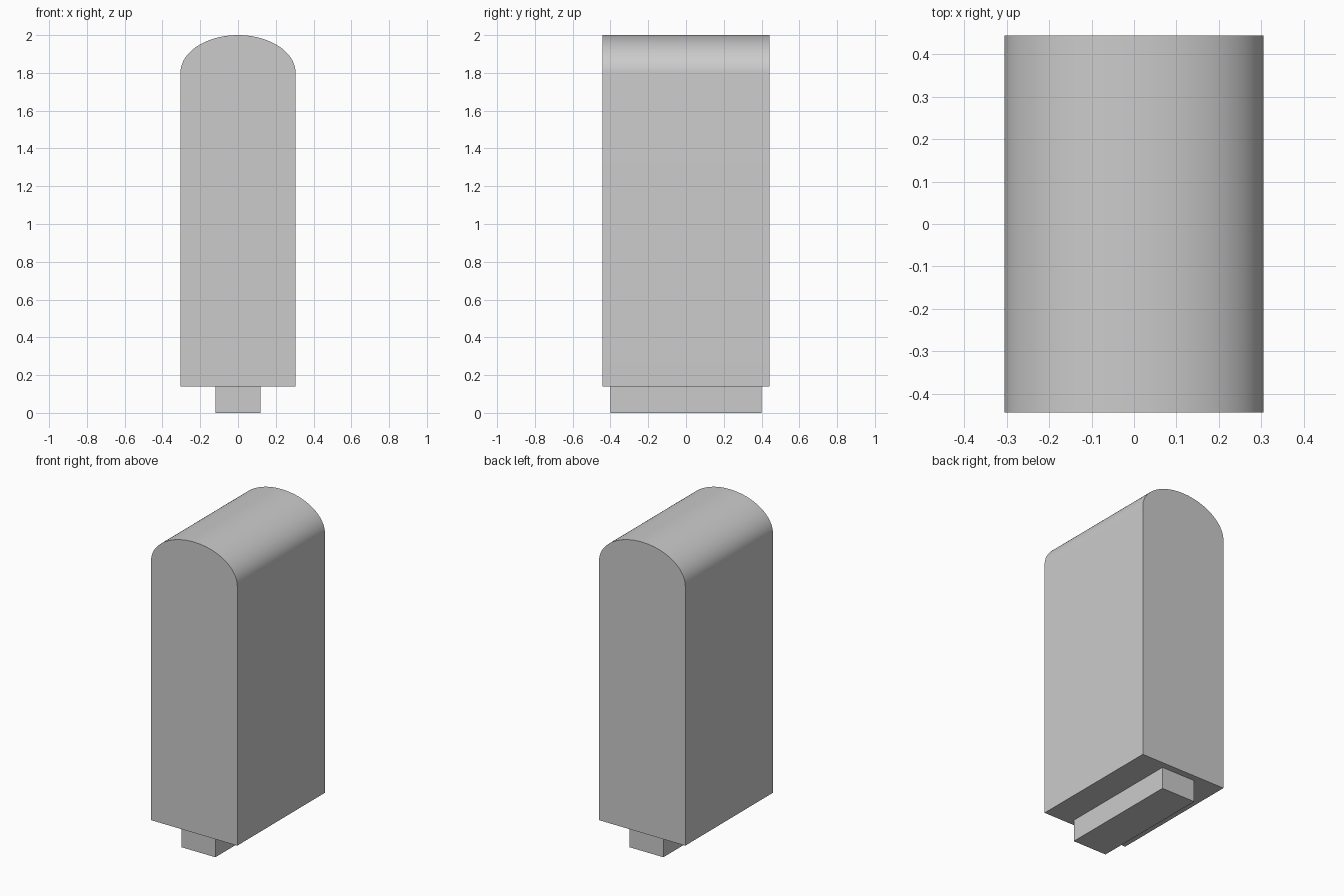
import bpy, bmesh, math

cube = bpy.data.objects.get("Cube")
if cube:
    bpy.data.objects.remove(cube)


def extrude_profile(name, outline, depth):
    """Extrude an XZ outline along y, centred on y = 0."""
    bm = bmesh.new()
    face = bm.faces.new([bm.verts.new((x, -depth / 2, z)) for x, z in outline])
    result = bmesh.ops.extrude_face_region(bm, geom=[face])
    moved = [v for v in result["geom"] if isinstance(v, bmesh.types.BMVert)]
    bmesh.ops.translate(bm, verts=moved, vec=(0, depth, 0))
    bmesh.ops.recalc_face_normals(bm, faces=bm.faces[:])
    mesh = bpy.data.meshes.new(name)
    bm.to_mesh(mesh)
    bm.free()
    obj = bpy.data.objects.new(name, mesh)
    bpy.context.collection.objects.link(obj)
    return obj


HALF_WIDTH, BASE, SHOULDER, RISE = 0.305, 0.14, 1.8, 0.2
SEGMENTS = 48

# Body: straight sides closed by a half-ellipse crown
crown = [(HALF_WIDTH * math.cos(math.pi * i / SEGMENTS),
          SHOULDER + RISE * math.sin(math.pi * i / SEGMENTS))
         for i in range(SEGMENTS + 1)]
body = extrude_profile("body", [(-HALF_WIDTH, BASE), (HALF_WIDTH, BASE)] + crown, 0.886)

# Plug: narrow block under the body
plug = extrude_profile("bottom_plug",
                       [(-0.12, 0), (0.12, 0), (0.12, BASE), (-0.12, BASE)], 0.8)

# Smooth crown with sharp rims
bpy.ops.object.select_all(action='DESELECT')
body.select_set(True)
bpy.context.view_layer.objects.active = body
bpy.ops.object.shade_smooth_by_angle(angle=math.radians(30))
